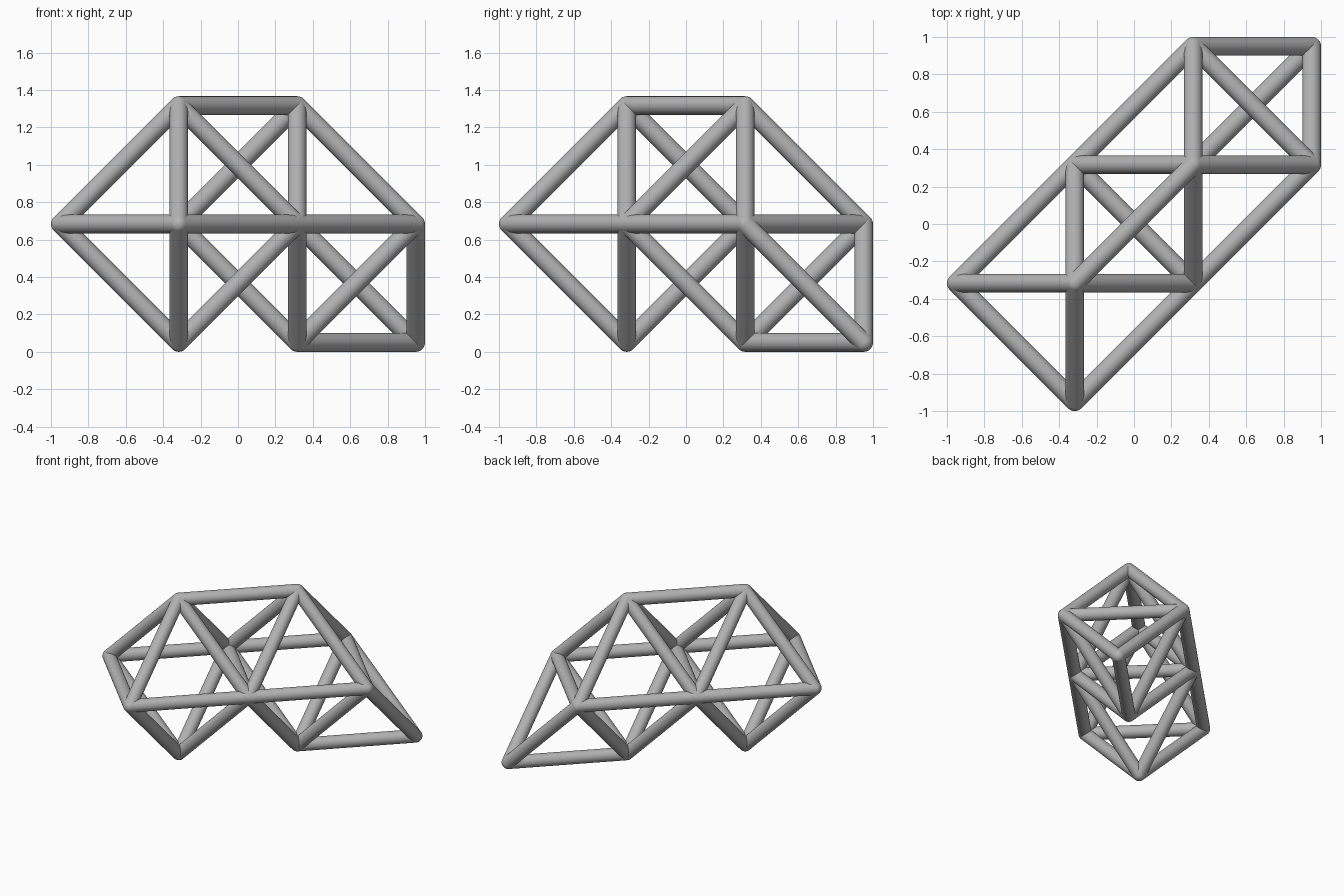
import bpy
from mathutils import Vector

cube = bpy.data.objects.get("Cube")
if cube:
    bpy.data.objects.remove(cube, do_unlink=True)

CELL = 0.6333      # lattice spacing
RADIUS = 0.05      # rod and joint radius
SIDES = 32

# Single grey metal
grey = bpy.data.materials.new("grey_metal")
grey.use_nodes = True
colour = (0.45, 0.45, 0.45, 1)
grey.diffuse_color = colour
grey.node_tree.nodes["Principled BSDF"].inputs["Base Color"].default_value = colour

# Two octahedral cells side by side, plus one extra foot joint
STEPS = [(1, 0, 0), (-1, 0, 0), (0, 1, 0), (0, -1, 0), (0, 0, 1), (0, 0, -1)]
joints = {(3, 3, 0)}
for centre in [(1, 1, 1), (2, 2, 1)]:
    for step in STEPS:
        joints.add(tuple(c + s for c, s in zip(centre, step)))
joints = sorted(joints)


def place(joint):
    x, y, z = joint
    return Vector(((x - 1.5) * CELL, (y - 1.5) * CELL, z * CELL + RADIUS))


def finish(name):
    obj = bpy.context.object
    obj.name = obj.data.name = name
    obj.data.materials.append(grey)
    bpy.ops.object.shade_smooth_by_angle()
    return obj


def copy_of(source, name):
    obj = bpy.data.objects.new(name, source.data)
    bpy.context.collection.objects.link(obj)
    return obj


# Rounded joints
ball = None
for i, joint in enumerate(joints):
    name = f"joint_{i + 1}"
    if ball is None:
        bpy.ops.mesh.primitive_uv_sphere_add(segments=SIDES, ring_count=16, radius=RADIUS)
        ball = obj = finish(name)
    else:
        obj = copy_of(ball, name)
    obj.location = place(joint)

# Equal rods between neighbouring joints; the underside stays open between the first two feet
OPEN = {(1, 1, 0), (2, 2, 0)}
rod = None
count = 0
for i, a in enumerate(joints):
    for b in joints[i + 1:]:
        span = Vector(b) - Vector(a)
        if round(span.length_squared) != 2 or {a, b} == OPEN:
            continue
        count += 1
        name = f"rod_{count}"
        if rod is None:
            bpy.ops.mesh.primitive_cylinder_add(
                vertices=SIDES, radius=RADIUS, depth=CELL * span.length, end_fill_type='NOTHING')
            rod = obj = finish(name)
        else:
            obj = copy_of(rod, name)
        obj.location = (place(a) + place(b)) / 2
        obj.rotation_euler = span.to_track_quat('Z', 'Y').to_euler()
